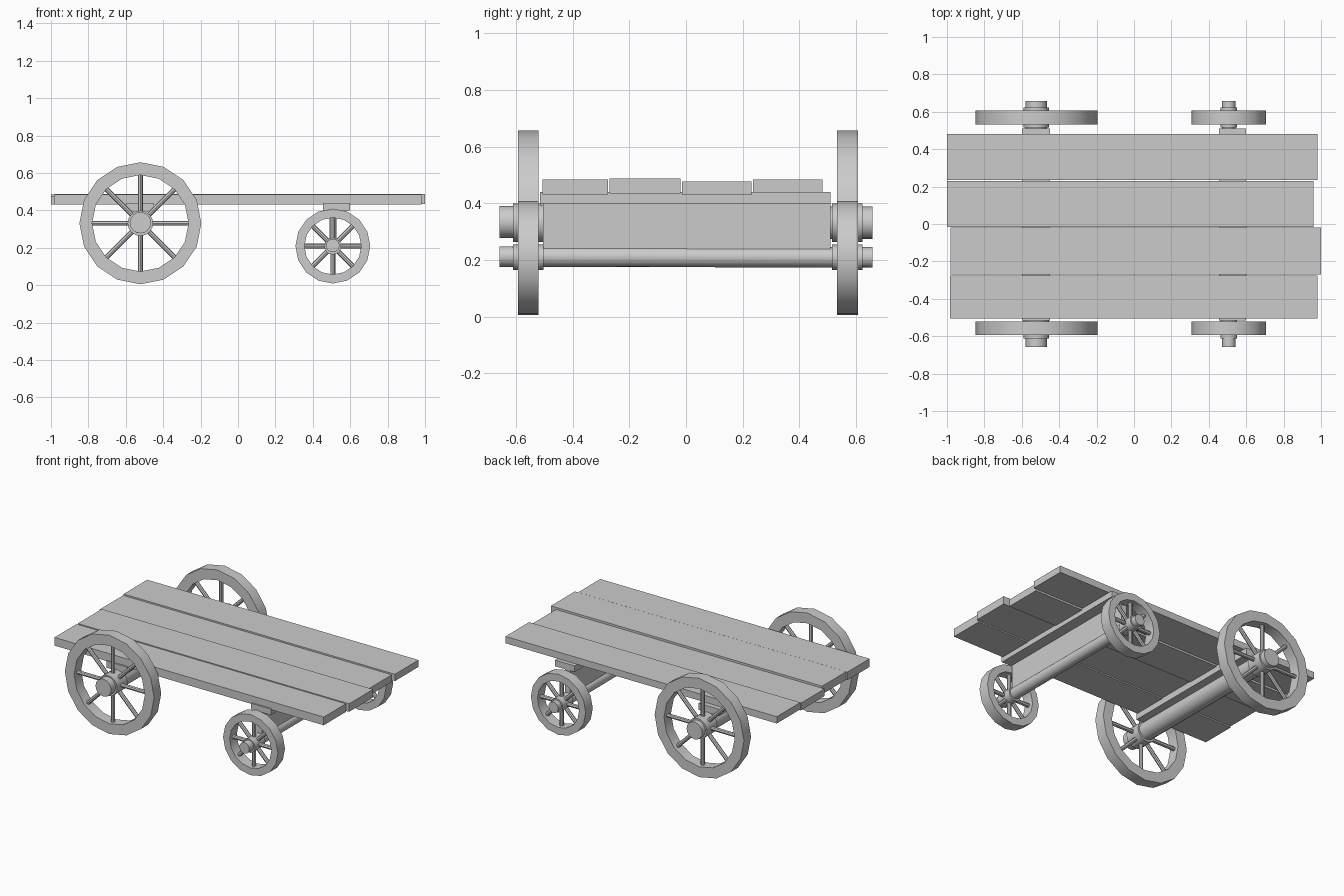
import bpy, bmesh
from math import pi, cos, sin
from mathutils import Matrix, Vector

if "Cube" in bpy.data.objects:
    bpy.data.objects.remove(bpy.data.objects["Cube"])


def finish(name, bm):
    bmesh.ops.recalc_face_normals(bm, faces=bm.faces)
    me = bpy.data.meshes.new(name)
    bm.to_mesh(me)
    bm.free()
    ob = bpy.data.objects.new(name, me)
    bpy.context.collection.objects.link(ob)
    bpy.ops.object.select_all(action='DESELECT')
    ob.select_set(True)
    bpy.context.view_layer.objects.active = ob
    bpy.ops.object.shade_smooth_by_angle(angle=pi / 6)
    return ob


def box(name, x, y, z):
    lo, hi = Vector((x[0], y[0], z[0])), Vector((x[1], y[1], z[1]))
    bm = bmesh.new()
    bmesh.ops.create_cube(bm, size=1, matrix=Matrix.Translation((lo + hi) / 2)
                          @ Matrix.Diagonal((*(hi - lo), 1)))
    return finish(name, bm)


def rod(bm, a, b, r, sides):
    a, b = Vector(a), Vector(b)
    rot = (b - a).to_track_quat('Z', 'Y').to_matrix().to_4x4()
    bmesh.ops.create_cone(bm, cap_ends=True, segments=sides, radius1=r, radius2=r,
                          depth=(b - a).length,
                          matrix=Matrix.Translation((a + b) / 2) @ rot)


def cylinder(name, a, b, r, sides=16):
    bm = bmesh.new()
    rod(bm, a, b, r, sides)
    return finish(name, bm)


def rim(name, x, y, z, r_out, r_in, half, sides=16):
    bm = bmesh.new()
    section = [(r_out, -half), (r_out, half), (r_in, half), (r_in, -half)]
    rings = [[bm.verts.new((x + r * cos(2 * pi * i / sides), y + d,
                            z + r * sin(2 * pi * i / sides))) for r, d in section]
             for i in range(sides)]
    for i in range(sides):
        p, q = rings[i], rings[(i + 1) % sides]
        for j in range(4):
            k = (j + 1) % 4
            bm.faces.new((p[j], p[k], q[k], q[j]))
    return finish(name, bm)


def spokes(name, x, y, z, r, thick, count=8):
    bm = bmesh.new()
    for i in range(count):
        a = 2 * pi * i / count
        rod(bm, (x, y, z), (x + r * cos(a), y, z + r * sin(a)), thick, 8)
    return finish(name, bm)


# Deck planks, slightly uneven
planks = [((-0.985, 0.98), (-0.506, -0.276), (0.431, 0.485)),
          ((-0.98, 1.0), (-0.27, -0.02), (0.435, 0.488)),
          ((-1.0, 0.96), (-0.015, 0.231), (0.43, 0.477)),
          ((-1.0, 0.98), (0.236, 0.482), (0.439, 0.484))]
for i, p in enumerate(planks):
    box(f"deck_plank_{i + 1}", *p)

# Cross beams under the deck and the upright board over the front axle
box("rear_cross_beam", (-0.6, -0.45), (-0.515, 0.51), (0.392, 0.436))
box("front_cross_beam", (0.455, 0.6), (-0.515, 0.51), (0.4, 0.44))
box("front_axle_board", (0.488, 0.527), (-0.505, 0.51), (0.23, 0.405))

# Axles and wheels: x, z, outer radius, inner radius, hub radius, axle radius
sets = {"rear": (-0.522, 0.331, 0.326, 0.258, 0.068, 0.057),
        "front": (0.507, 0.209, 0.2, 0.152, 0.045, 0.036)}
for end, (x, z, ro, ri, rh, ra) in sets.items():
    cylinder(f"{end}_axle", (x, -0.658, z + 0.003), (x, 0.658, z), ra)
    for side, y in (("right", -0.557), ("left", 0.57)):
        rim(f"{end}_{side}_rim", x, y, z, ro, ri, 0.037)
        spokes(f"{end}_{side}_spokes", x, y, z, ri + 0.012, 0.013)
        cylinder(f"{end}_{side}_hub", (x, y - 0.054, z), (x, y + 0.054, z), rh)
